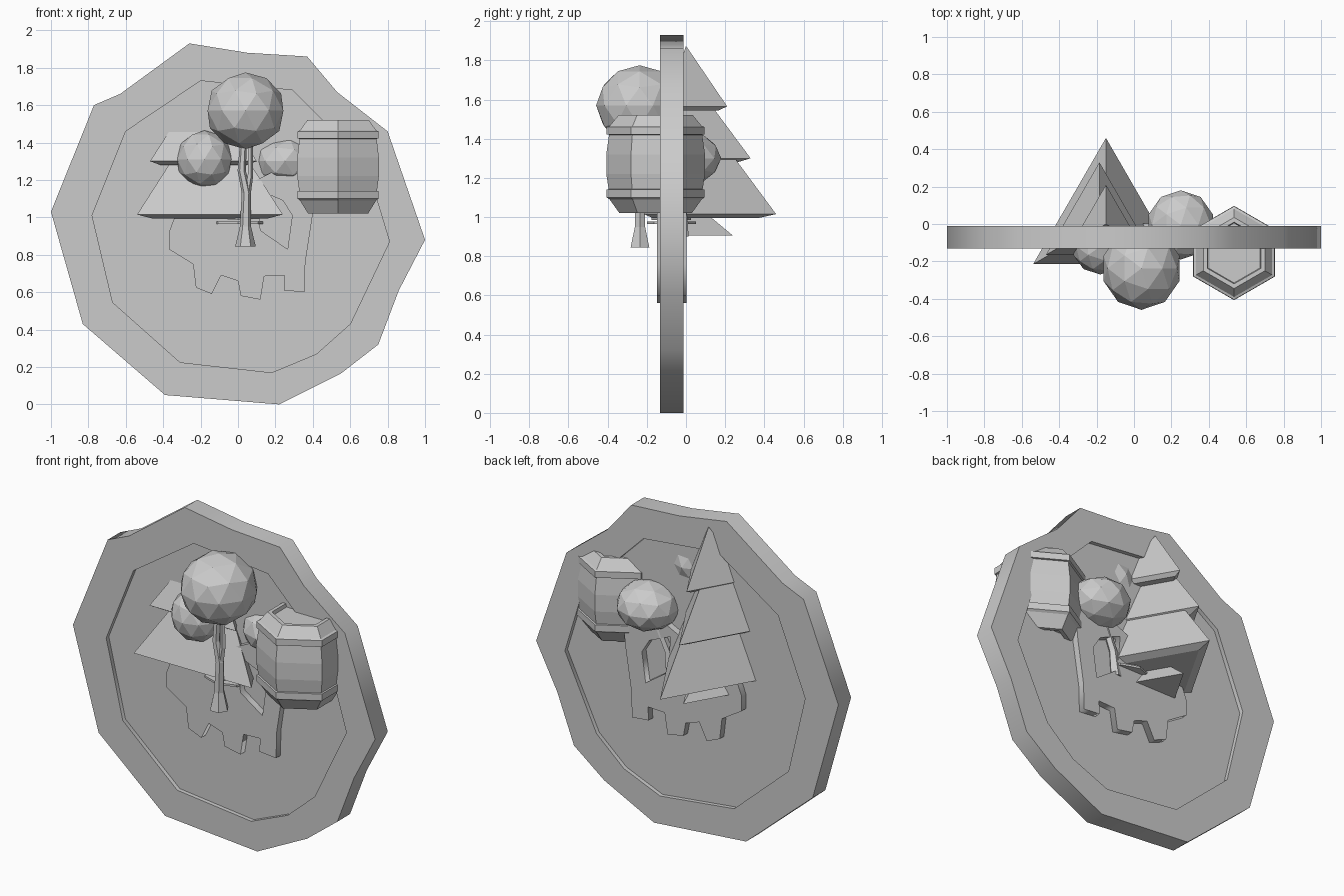
import bpy, bmesh, math
from mathutils import Vector, Matrix

if "Cube" in bpy.data.objects:
    bpy.data.objects.remove(bpy.data.objects["Cube"])


def link(name, mesh):
    ob = bpy.data.objects.new(name, mesh)
    bpy.context.collection.objects.link(ob)
    return ob


def plate(name, loops, y0, y1):
    """Flat outline(s) in x/z, extruded from y0 to y1; later loops cut holes."""
    cu = bpy.data.curves.new(name + "_outline", 'CURVE')
    cu.dimensions = '2D'
    cu.fill_mode = 'BOTH'
    cu.extrude = (y1 - y0) / 2
    for pts in loops:
        sp = cu.splines.new('POLY')
        sp.points.add(len(pts) - 1)
        for p, (x, z) in zip(sp.points, pts):
            p.co = (x, z, 0, 1)
        sp.use_cyclic_u = True
    tmp = link(name + "_tmp", cu)
    bpy.context.view_layer.update()
    dg = bpy.context.evaluated_depsgraph_get()
    me = bpy.data.meshes.new_from_object(tmp.evaluated_get(dg))
    bpy.data.objects.remove(tmp)
    me.transform(Matrix.Translation((0, (y0 + y1) / 2, 0)) @ Matrix.Rotation(math.pi / 2, 4, 'X'))
    return link(name, me)


def rings(name, stations, sides, angle):
    """Skin of polygon rings; each station is (x, y, z, radius)."""
    bm = bmesh.new()
    loops = []
    for x, y, z, r in stations:
        loops.append([bm.verts.new((x + r * math.cos(angle + math.tau * i / sides),
                                    y + r * math.sin(angle + math.tau * i / sides), z))
                      for i in range(sides)])
    for a, b in zip(loops, loops[1:]):
        for i in range(sides):
            j = (i + 1) % sides
            bm.faces.new((a[i], a[j], b[j], b[i]))
    bm.faces.new(loops[0][::-1])
    bm.faces.new(loops[-1])
    bmesh.ops.recalc_face_normals(bm, faces=bm.faces)
    me = bpy.data.meshes.new(name)
    bm.to_mesh(me)
    bm.free()
    return link(name, me)


def foliage(name, centre, size):
    bm = bmesh.new()
    bmesh.ops.create_icosphere(bm, subdivisions=2, radius=1,
                               matrix=Matrix.LocRotScale(Vector(centre), None, Vector(size)))
    me = bpy.data.meshes.new(name)
    bm.to_mesh(me)
    bm.free()
    return link(name, me)


# Medallion: raised rim around a thinner panel
outer = [(-1, 1.03), (-.77, 1.6), (-.63, 1.66), (-.26, 1.93), (.05, 1.88), (.37, 1.86), (.53, 1.67),
         (.8, 1.46), (1, .88), (.86, .61), (.75, .32), (.55, .165), (.22, 0), (-.39, .05), (-.83, .43)]
inner = [(-.78, 1.01), (-.6, 1.46), (-.2, 1.73), (.29, 1.68), (.46, 1.51), (.68, 1.3), (.81, .87),
         (.6, .43), (.42, .27), (.18, .17), (-.31, .225), (-.67, .545)]
plate("medallion_rim", [outer, inner], -.132, -.012)
plate("medallion_panel", [inner], -.107, -.037)

# Stepped relief in the middle with a window
relief = [(-.37, .92), (-.37, .83), (-.24, .75), (-.225, .625), (-.14, .59), (-.09, .69), (0, .66),
          (.015, .58), (.12, .56), (.14, .685), (.25, .69), (.245, .61), (.355, .6), (.36, .76),
          (.4, 1.02), (.42, 1.25), (.2, 1.25), (0, 1.15), (-.3, 1.1)]
window = [(.12, .93), (.265, .83), (.29, 1.01), (.24, 1.09), (.1, 1.15)]
plate("relief", [relief, window], -.148, .003)

# Fir tree: three-sided tiers on a flared stump
up = math.pi / 2
for i, (x, y, z, r, top) in enumerate([(-.15, .01, 1.005, .45, 1.62),
                                       (-.185, .0, 1.29, .33, 1.74),
                                       (-.15, 0, 1.555, .21, 1.87)]):
    rings(f"fir_tier_{i + 1}", [(x, y, z - .01, r * .8), (x, y, z + .01, r), (x, y, top, .003)], 3, up)
rings("fir_stump", [(-.15, 0, .905, .24), (-.15, 0, 1.03, .09)], 3, up)

# Round tree crowns and bush
foliage("crown_top", (.04, -.237, 1.57), (.213, .222, .205))
foliage("crown_side", (-.18, -.12, 1.31), (.152, .15, .155))
foliage("bush", (.25, -.005, 1.3), (.18, .185, .14))

# Forked trunk and bush stem
rings("trunk", [(.04, -.235, .845, .055), (.04, -.235, .95, .03), (.045, -.235, 1.13, .025),
                (.02, -.235, 1.25, .022), (.03, -.235, 1.42, .018)], 6, 0)
rings("trunk_fork", [(.045, -.235, 1.1, .02), (.065, -.235, 1.22, .016), (.065, -.235, 1.42, .014)], 5, 0)
rings("bush_stem", [(.11, -.02, .9, .035), (.13, -.02, 1.05, .025), (.22, -.01, 1.25, .02)], 5, 0)

# Two thin stacked discs at the tree foot
for i in range(2):
    r = .125 - .025 * i
    ob = rings(f"foot_disc_{i + 1}", [(0, -.075, .965 + .02 * i, r), (0, -.075, .977 + .02 * i, r)], 8, 0)
    ob.scale.x = 1.2

# Hexagonal barrel with two hoops and a sunken lid
profile = [(1.04, .155), (1.02, .16), (1.02, .185), (1.09, .235), (1.1, .25), (1.14, .25), (1.142, .24),
           (1.22, .252), (1.32, .252), (1.42, .238), (1.422, .25), (1.46, .25), (1.465, .235),
           (1.52, .19), (1.52, .165), (1.5, .16)]
rings("barrel", [(.535, -.155, z, r) for z, r in profile], 6, up)
